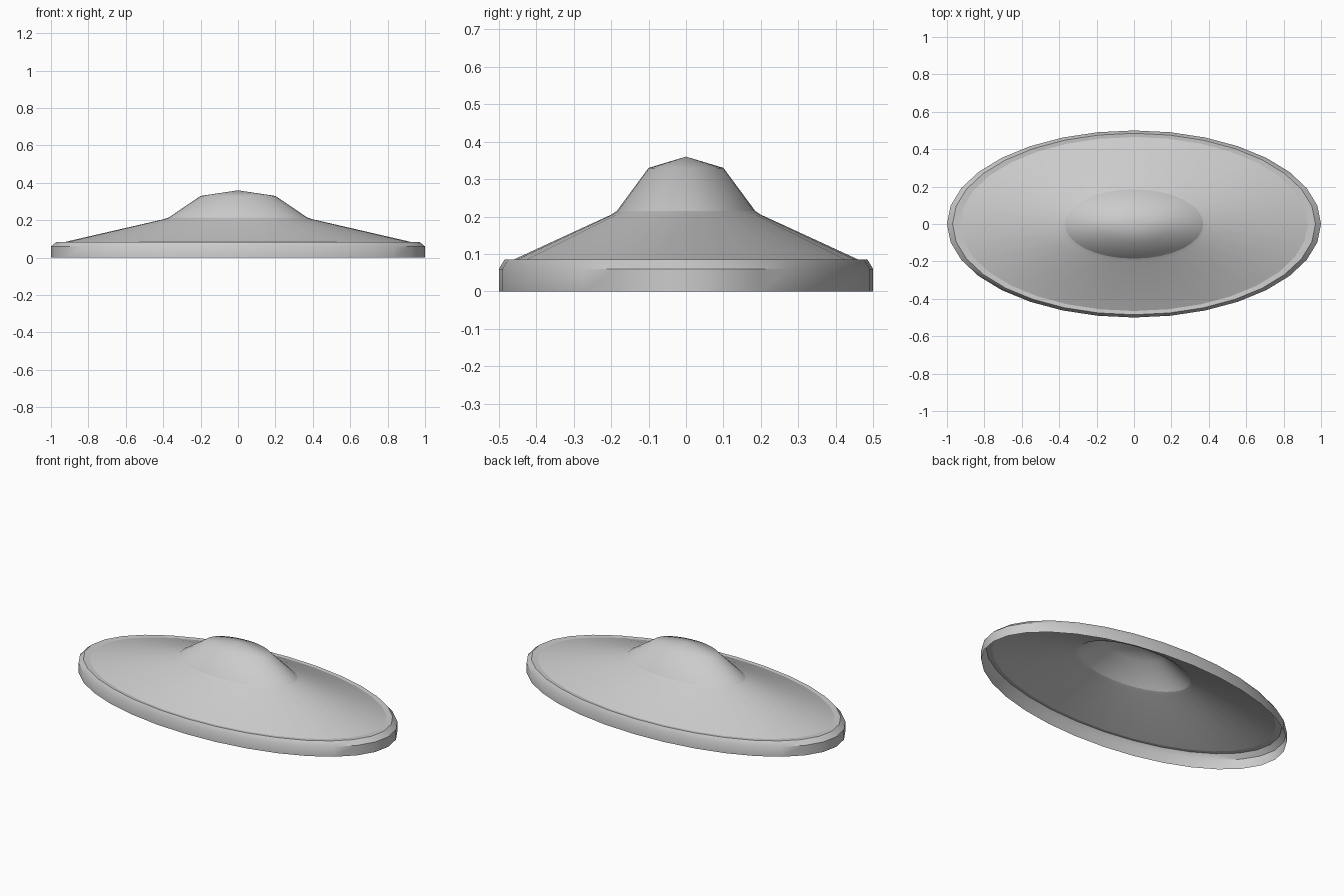
import bpy
import bmesh
from math import cos, sin, tau, radians

SEGMENTS = 32

cube = bpy.data.objects.get("Cube")
if cube:
    bpy.data.objects.remove(cube)

grey = bpy.data.materials.new("plain_grey")
grey.use_nodes = True
grey.diffuse_color = (0.6, 0.6, 0.6, 1)
grey.node_tree.nodes["Principled BSDF"].inputs["Base Color"].default_value = (0.6, 0.6, 0.6, 1)


def elliptic_shell(name, profile):
    """Sweep a (radius, height) profile round an ellipse half as deep as wide."""
    bm = bmesh.new()
    rings = []
    for r, z in profile:
        if r == 0:
            rings.append([bm.verts.new((0, 0, z))] * SEGMENTS)
        else:
            rings.append([bm.verts.new((r * cos(tau * i / SEGMENTS),
                                        r / 2 * sin(tau * i / SEGMENTS), z))
                          for i in range(SEGMENTS)])
    for low, high in zip(rings, rings[1:]):
        for i in range(SEGMENTS):
            j = (i + 1) % SEGMENTS
            corners = [low[i], low[j], high[j], high[i]]
            bm.faces.new(list(dict.fromkeys(corners)))
    mesh = bpy.data.meshes.new(name)
    bm.to_mesh(mesh)
    bm.free()
    mesh.materials.append(grey)
    obj = bpy.data.objects.new(name, mesh)
    bpy.context.collection.objects.link(obj)
    bpy.ops.object.select_all(action="DESELECT")
    obj.select_set(True)
    bpy.context.view_layer.objects.active = obj
    bpy.ops.object.shade_smooth_by_angle(angle=radians(40))
    return obj


# Upright rim with a bevelled lip and a shallow inner ledge
elliptic_shell("rim", [(1, 0), (1, 0.06), (0.97, 0.085), (0.93, 0.083)])

# Sloping brim, open underneath
elliptic_shell("brim", [(0.93, 0.083), (0.40, 0.205), (0.37, 0.215)])

# Raised crown with a low peak
elliptic_shell("crown", [(0.37, 0.215), (0.20, 0.33), (0, 0.36)])
